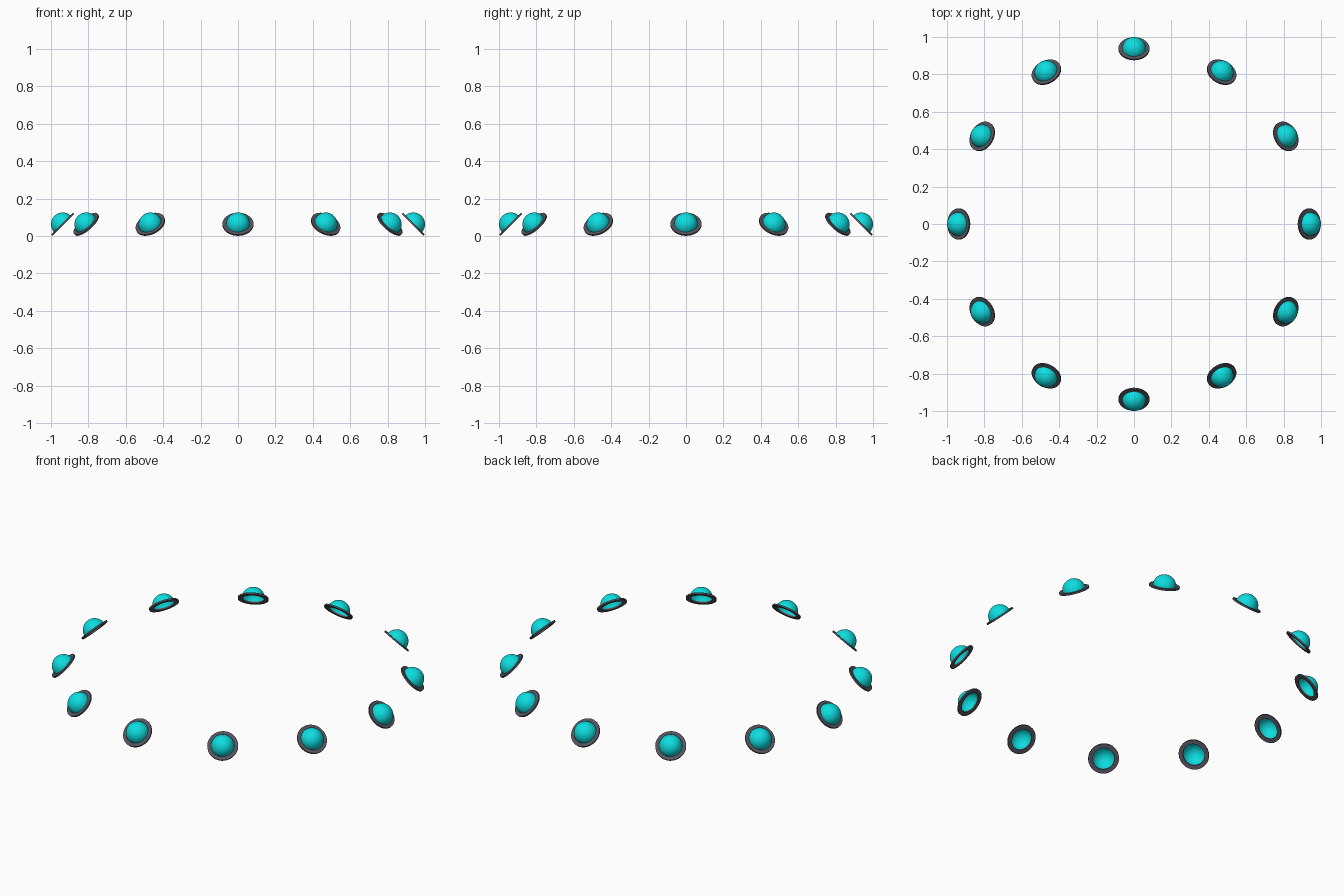
import bpy, math
from mathutils import Matrix

cube = bpy.data.objects.get("Cube")
if cube:
    bpy.data.objects.remove(cube, do_unlink=True)

COUNT = 12           # lamps around the circle
CIRCLE = 0.937       # radius of the circle of lamps
HEIGHT = 0.063
DOME_R = 0.063
RIM_IN, RIM_OUT, RIM_T = 0.059, 0.083, 0.009


def material(name, colour):
    mat = bpy.data.materials.new(name)
    mat.use_nodes = True
    mat.diffuse_color = colour
    bsdf = next(n for n in mat.node_tree.nodes if n.type == 'BSDF_PRINCIPLED')
    bsdf.inputs["Base Color"].default_value = colour
    return mat


def lathe(name, profile, mat, closed, segments=32):
    """Spin a (radius, z) profile about z; a zero radius makes a pole."""
    verts, rows = [], []
    for r, z in profile:
        n = segments if r > 1e-6 else 1
        rows.append([len(verts) + i % n for i in range(segments)])
        for i in range(n):
            a = math.tau * i / segments
            verts.append((r * math.cos(a), r * math.sin(a), z))
    pairs = list(zip(rows, rows[1:]))
    if closed:
        pairs.append((rows[-1], rows[0]))
    faces = []
    for low, high in pairs:
        for i in range(segments):
            j = (i + 1) % segments
            quad = [low[i], low[j], high[j], high[i]]
            faces.append(list(dict.fromkeys(quad)))
    mesh = bpy.data.meshes.new(name)
    mesh.from_pydata(verts, [], faces)
    mesh.materials.append(mat)
    return mesh


cyan = material("cyan glass", (0.004, 0.72, 0.74, 1))
grey = material("dark grey metal", (0.09, 0.088, 0.11, 1))

# Open hemispherical dome
steps = 10
arc = [(DOME_R * math.cos(math.pi / 2 * k / steps),
        DOME_R * math.sin(math.pi / 2 * k / steps)) for k in range(steps)]
dome_mesh = lathe("dome", arc + [(0, DOME_R)], cyan, False)

# Thin flat rim with a hole through it
h = RIM_T / 2
rim_mesh = lathe("rim", [(RIM_IN, -h), (RIM_OUT, -h), (RIM_OUT, h), (RIM_IN, h)],
                 grey, True)

# Lamps around the circle, each tilted outward by 45 degrees
for i in range(COUNT):
    place = (Matrix.Rotation(math.tau * i / COUNT, 4, 'Z')
             @ Matrix.Translation((CIRCLE, 0, HEIGHT))
             @ Matrix.Rotation(math.radians(45), 4, 'Y'))
    for part, mesh in (("dome", dome_mesh), ("rim", rim_mesh)):
        obj = bpy.data.objects.new(f"lamp_{part}_{i + 1}", mesh)
        bpy.context.collection.objects.link(obj)
        obj.matrix_world = place
        obj.select_set(True)
        bpy.context.view_layer.objects.active = obj

bpy.ops.object.shade_smooth_by_angle(angle=math.radians(35))
